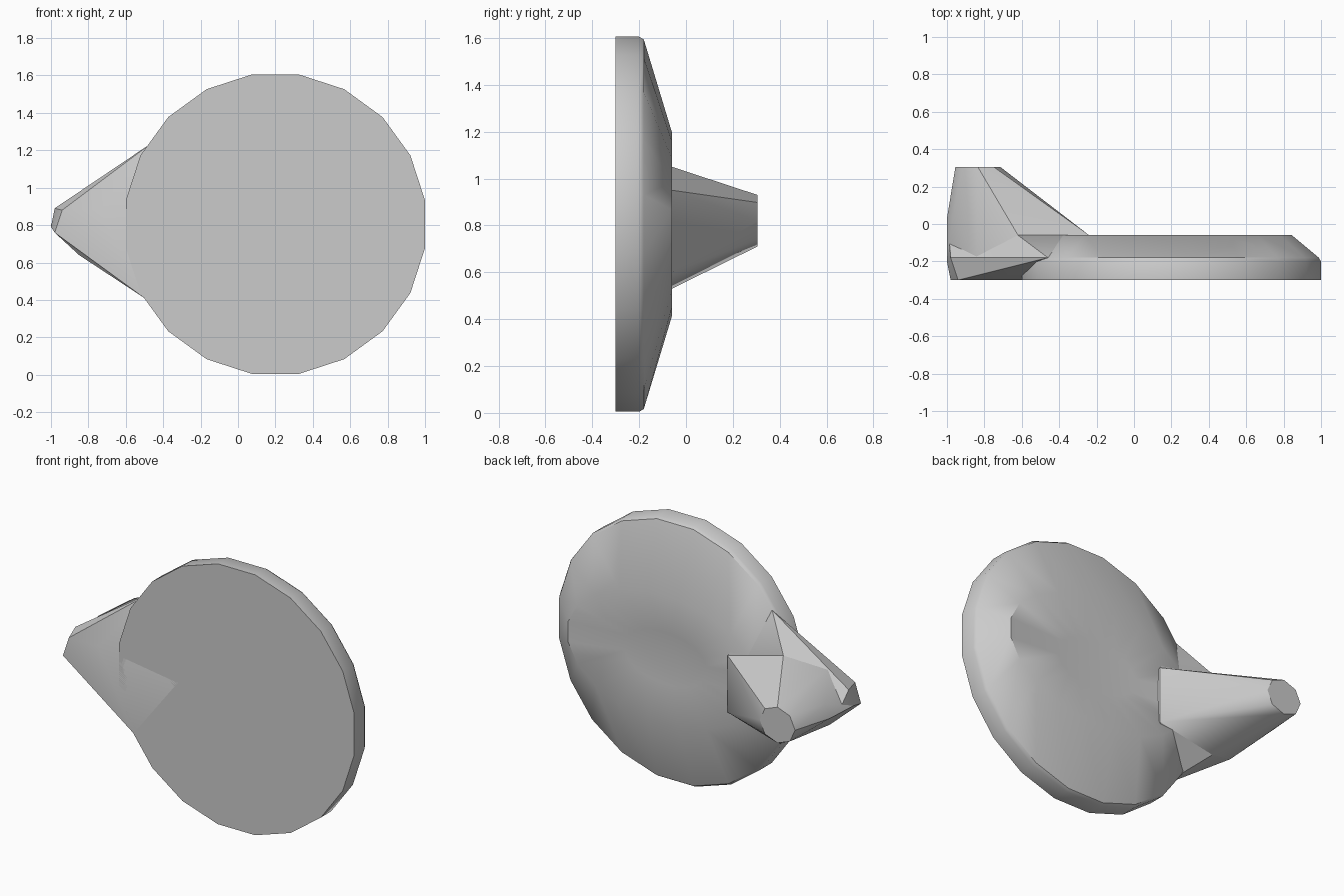
import bpy, bmesh
from math import sin, cos, pi

if "Cube" in bpy.data.objects:
    bpy.data.objects.remove(bpy.data.objects["Cube"])

grey = bpy.data.materials.new("plain_grey")
grey.use_nodes = True
grey.diffuse_color = (0.6, 0.6, 0.6, 1)
grey.node_tree.nodes["Principled BSDF"].inputs["Base Color"].default_value = (0.6, 0.6, 0.6, 1)


def finish(bm, name, angle):
    bmesh.ops.recalc_face_normals(bm, faces=bm.faces)
    mesh = bpy.data.meshes.new(name)
    bm.to_mesh(mesh)
    bm.free()
    mesh.materials.append(grey)
    ob = bpy.data.objects.new(name, mesh)
    bpy.context.collection.objects.link(ob)
    bpy.ops.object.select_all(action='DESELECT')
    ob.select_set(True)
    bpy.context.view_layer.objects.active = ob
    bpy.ops.object.shade_smooth_by_angle(angle=angle)


def hull(name, points):
    bm = bmesh.new()
    for p in points:
        bm.verts.new(p)
    res = bmesh.ops.convex_hull(bm, input=bm.verts)
    loose = set(res["geom_interior"]) | set(res["geom_unused"])
    bmesh.ops.delete(bm, geom=[v for v in loose if isinstance(v, bmesh.types.BMVert)])
    finish(bm, name, 0.6)


# Dish: flat front, straight rim, back sloping up to an oval plateau with a shallow dip
SIDES, CX, CZ, R = 20, 0.2, 0.805, 0.81
rings = [(-0.3, 1, 1), (-0.2, 1, 1), (-0.18, 0.985, 0.985),
         (-0.06, 0.805, 0.49), (-0.085, 0.35, 0.2)]
bm = bmesh.new()
loops = []
for y, sx, sz in rings:
    loops.append([bm.verts.new((CX + R * sx * cos((k + 0.5) * 2 * pi / SIDES), y,
                                CZ + R * sz * sin((k + 0.5) * 2 * pi / SIDES)))
                  for k in range(SIDES)])
for a, b in zip(loops, loops[1:]):
    for k in range(SIDES):
        n = (k + 1) % SIDES
        bm.faces.new((a[k], a[n], b[n], b[k]))
bm.faces.new(loops[0])
bm.faces.new(loops[-1])
finish(bm, "dish", 0.6)

# Web that carries the flat front out to the side and joins the dish to the spout
web = [(-0.98, -0.3, 0.76), (-0.94, -0.3, 0.88), (-0.74, -0.3, 0.88),
       (-0.5, -0.3, 0.41), (-0.2, -0.3, 0.8), (-0.5, -0.2, 0.42),
       (-0.46, -0.18, 1.24), (-0.84, -0.18, 0.98), (-0.85, -0.18, 0.64),
       (-1, -0.2, 0.79), (-0.98, -0.18, 0.89), (-0.99, -0.06, 0.79),
       (-0.62, -0.06, 1.05), (-0.62, -0.06, 0.53),
       (-0.24, -0.06, 0.95), (-0.24, -0.06, 0.6)]
hull("side_web", web)

# Spout tapering back to a small blunt tip
tip = [(-0.835 + 0.12 * cos(a * pi / 4), 0.305, 0.82 + 0.11 * sin(a * pi / 4)) for a in range(8)]
base = [(-0.84, -0.18, 0.98), (-0.85, -0.18, 0.64), (-1, -0.2, 0.79),
        (-1, 0.03, 0.8), (-0.97, 0.03, 0.88), (-0.62, -0.06, 1.05), (-0.62, -0.06, 0.53),
        (-0.24, -0.06, 0.95), (-0.24, -0.06, 0.6)]
hull("spout", base + tip)
